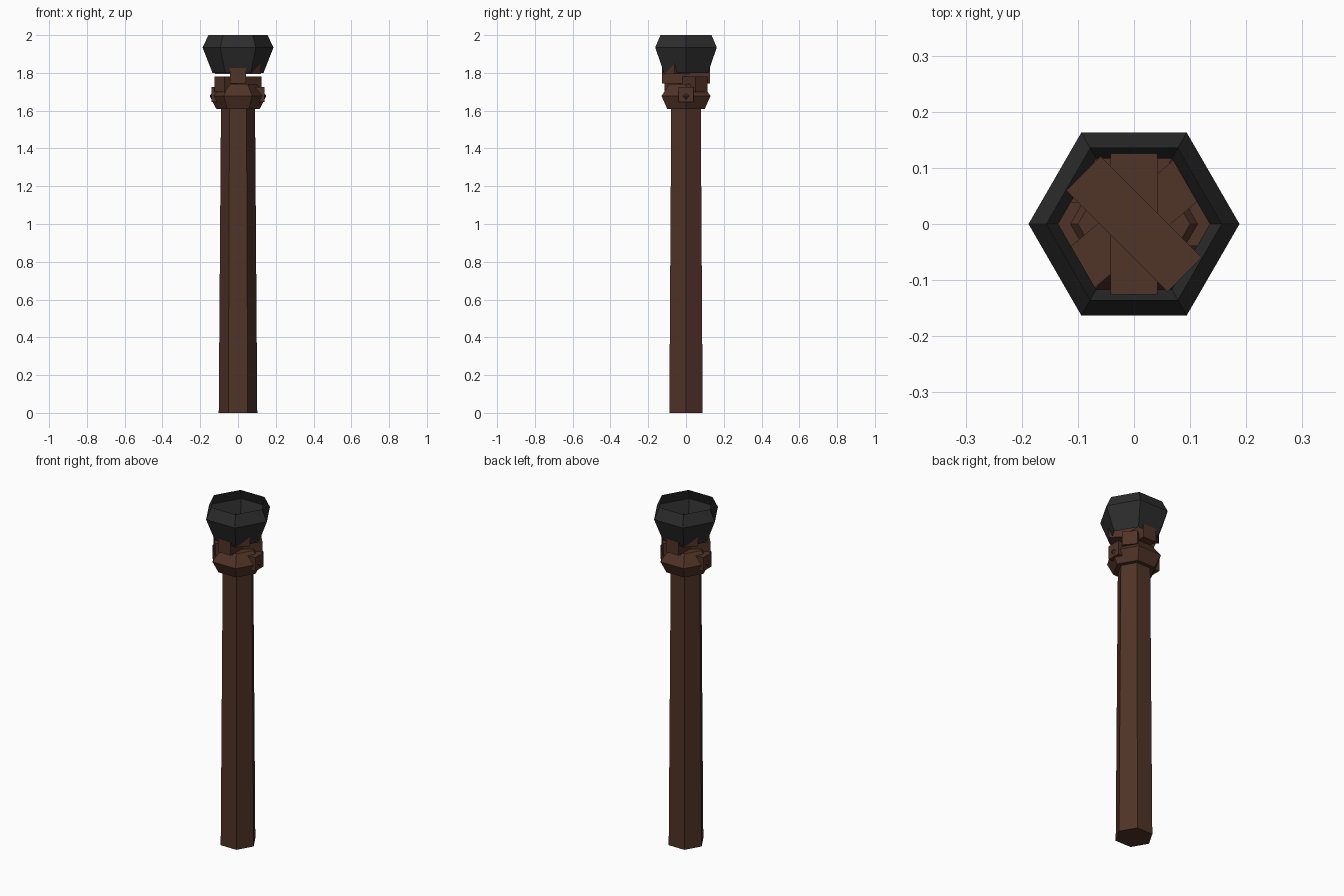
import bpy, bmesh
from math import cos, sin, pi, radians

cube = bpy.data.objects.get("Cube")
if cube:
    bpy.data.objects.remove(cube, do_unlink=True)


def make_material(name, color):
    mat = bpy.data.materials.new(name)
    mat.use_nodes = True
    mat.diffuse_color = color
    bsdf = next(n for n in mat.node_tree.nodes if n.type == 'BSDF_PRINCIPLED')
    bsdf.inputs["Base Color"].default_value = color
    return mat


wood = make_material("dark_brown_wood", (0.08, 0.033, 0.02, 1))
iron = make_material("black_iron", (0.026, 0.026, 0.026, 1))


def finish(name, bm, mat):
    mesh = bpy.data.meshes.new(name)
    bm.to_mesh(mesh)
    bm.free()
    mesh.materials.append(mat)
    obj = bpy.data.objects.new(name, mesh)
    bpy.context.scene.collection.objects.link(obj)
    return obj


def hex_loft(name, profile, mat, capped=True):
    """Six-sided flat-faced body through (radius, height) rings."""
    bm = bmesh.new()
    rings = [[bm.verts.new((r * cos(i * pi / 3), r * sin(i * pi / 3), z))
              for i in range(6)] for r, z in profile]
    for low, high in zip(rings, rings[1:]):
        for i in range(6):
            j = (i + 1) % 6
            bm.faces.new((low[i], low[j], high[j], high[i]))
    if capped:
        bm.faces.new(rings[0][::-1])
        bm.faces.new(rings[-1])
    return finish(name, bm, mat)


def beam(name, length, width, bottom, top, angle):
    """Box lying across the centre, turned about the vertical axis."""
    bm = bmesh.new()
    bmesh.ops.create_cube(bm, size=1)
    for v in bm.verts:
        v.co.x *= length
        v.co.y *= width
        v.co.z = bottom + (v.co.z + 0.5) * (top - bottom)
    obj = finish(name, bm, wood)
    obj.rotation_euler.z = radians(angle)
    return obj


# Tapered pole and the collar around its head
hex_loft("pole", [(0.102, 0), (0.09, 1.64)], wood)
hex_loft("collar", [(0.115, 1.61), (0.15, 1.678), (0.1, 1.742)], wood)

# Crossed blocks stacked between collar and bowl
beam("collar_peg", 0.28, 0.078, 1.645, 1.725, 0)
beam("lower_beam", 0.255, 0.084, 1.7, 1.78, 40)
beam("middle_beam", 0.256, 0.084, 1.745, 1.825, 90)
beam("upper_beam", 0.255, 0.086, 1.795, 1.87, -45)

# Thin open iron bowl
hex_loft("bowl", [(0.135, 1.8), (0.188, 1.935), (0.156, 2.0)], iron, capped=False)
